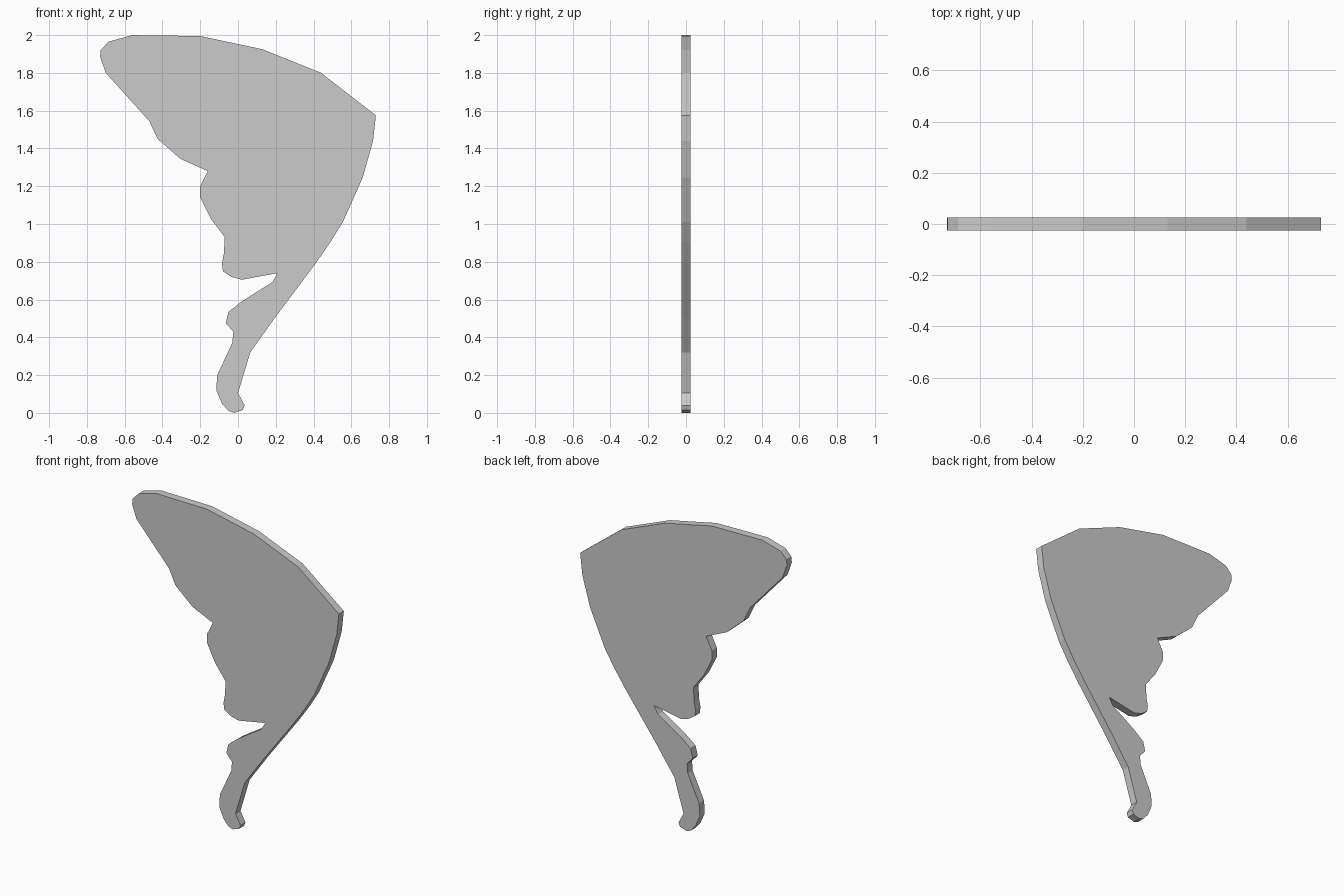
import bpy, bmesh

THICKNESS = 0.05

# Front outline (x, z), clockwise from the top left
upper_edge = [(-0.56, 2.0), (-0.20, 1.995), (0.13, 1.925), (0.44, 1.80), (0.73, 1.575)]
outer_edge = [(0.715, 1.44), (0.66, 1.245), (0.555, 1.01), (0.49, 0.905),
              (0.41, 0.79), (0.20, 0.51), (0.065, 0.32), (0.0, 0.105)]
tail = [(0.035, 0.04), (0.025, 0.015), (-0.02, 0.0), (-0.05, 0.01), (-0.085, 0.05),
        (-0.115, 0.12), (-0.11, 0.20), (-0.03, 0.37), (-0.025, 0.43), (-0.065, 0.475),
        (-0.05, 0.535), (0.02, 0.59), (0.13, 0.66), (0.18, 0.69), (0.21, 0.74)]
inner_edge = [(0.02, 0.705), (-0.035, 0.72), (-0.08, 0.75), (-0.085, 0.79),
              (-0.075, 0.84), (-0.07, 0.93), (-0.145, 1.03), (-0.20, 1.14),
              (-0.20, 1.20), (-0.16, 1.28), (-0.305, 1.345), (-0.425, 1.45),
              (-0.47, 1.545)]
tip = [(-0.70, 1.80), (-0.73, 1.885), (-0.728, 1.92), (-0.685, 1.965)]
outline = upper_edge + outer_edge + tail + inner_edge + tip

# Flat wing plate, extruded front to back
bm = bmesh.new()
face = bm.faces.new([bm.verts.new((x, -THICKNESS / 2, z)) for x, z in outline])
result = bmesh.ops.extrude_face_region(bm, geom=[face], use_keep_orig=True)
moved = [v for v in result["geom"] if isinstance(v, bmesh.types.BMVert)]
bmesh.ops.translate(bm, verts=moved, vec=(0, THICKNESS, 0))
bmesh.ops.recalc_face_normals(bm, faces=bm.faces)

mesh = bpy.data.meshes.new("wing")
bm.to_mesh(mesh)
bm.free()
wing = bpy.data.objects.new("wing", mesh)
bpy.context.collection.objects.link(wing)
